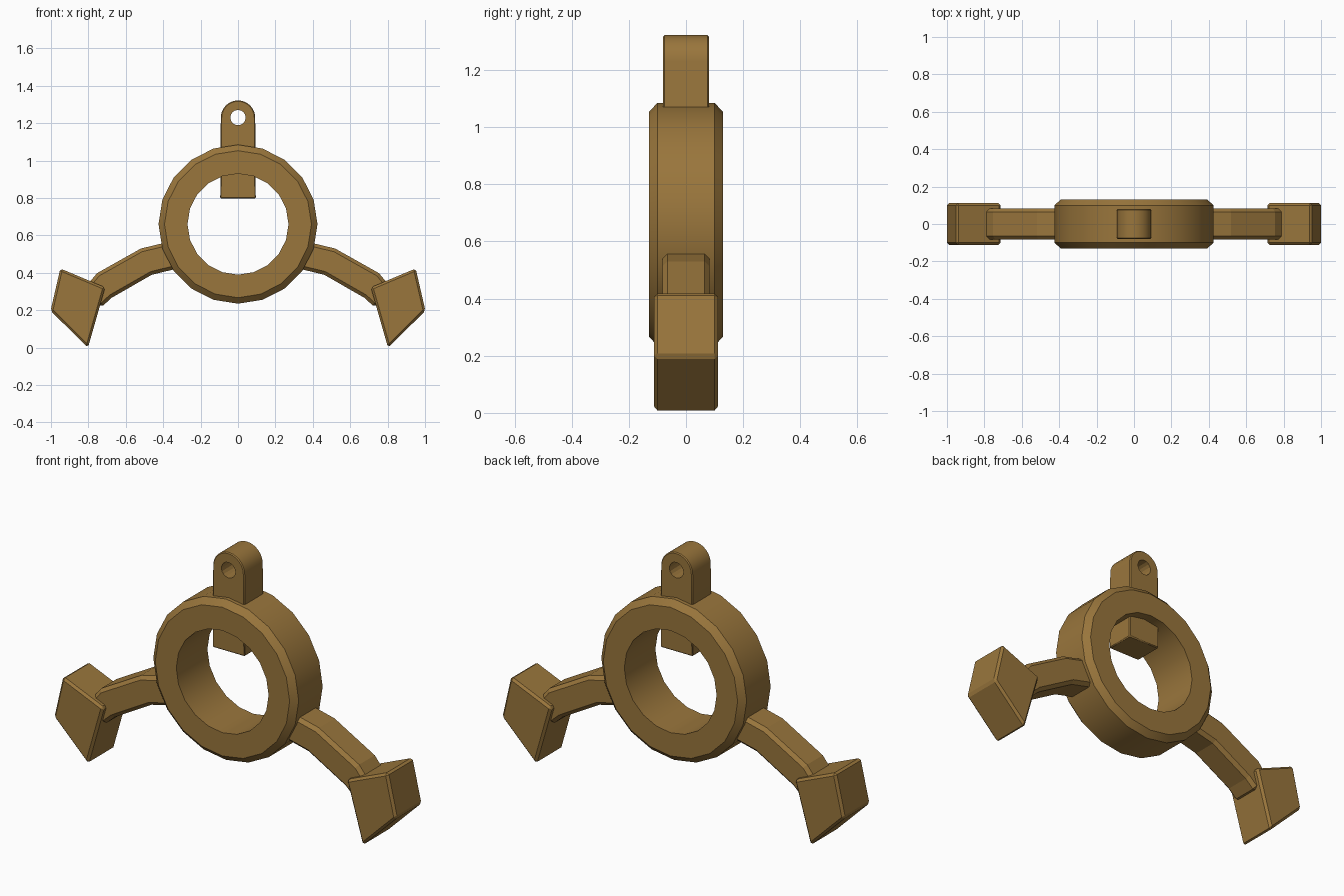
import bpy, bmesh
from math import sin, cos, pi, radians
from mathutils import Matrix, Vector

cube = bpy.data.objects.get("Cube")
if cube:
    bpy.data.objects.remove(cube)

COLOUR = (0.32, 0.18, 0.045, 1)
brown = bpy.data.materials.new("warm brown")
brown.use_nodes = True
brown.diffuse_color = COLOUR
brown.node_tree.nodes["Principled BSDF"].inputs["Base Color"].default_value = COLOUR


def finish(name, bm):
    """Turn a bmesh into a named, coloured object."""
    bmesh.ops.recalc_face_normals(bm, faces=bm.faces)
    mesh = bpy.data.meshes.new(name)
    bm.to_mesh(mesh)
    bm.free()
    mesh.materials.append(brown)
    obj = bpy.data.objects.new(name, mesh)
    bpy.context.collection.objects.link(obj)
    return obj


def slab(name, outline, half, bevel=0, angle=45):
    """Extrude an x-z outline to both sides of y = 0, with bevelled edges."""
    bm = bmesh.new()
    face = bm.faces.new([bm.verts.new((x, -half, z)) for x, z in outline])
    out = bmesh.ops.extrude_face_region(bm, geom=[face], use_keep_orig=True)
    moved = [v for v in out["geom"] if isinstance(v, bmesh.types.BMVert)]
    bmesh.ops.translate(bm, verts=moved, vec=(0, 2 * half, 0))
    obj = finish(name, bm)
    if bevel:
        mod = obj.modifiers.new("edge bevel", "BEVEL")
        mod.width, mod.segments = bevel, 1
        mod.limit_method, mod.angle_limit = "ANGLE", radians(angle)
    return obj


def smooth(obj):
    bpy.ops.object.select_all(action="DESELECT")
    obj.select_set(True)
    bpy.context.view_layer.objects.active = obj
    bpy.ops.object.shade_smooth_by_angle(angle=radians(30))


# Chamfered ring, spun around the y axis
RING_Z = 0.66
section = [(0.27, -0.13), (0.393, -0.13), (0.425, -0.10),
           (0.425, 0.10), (0.393, 0.13), (0.27, 0.13)]
bm = bmesh.new()
verts = [bm.verts.new((0, y, r)) for r, y in section]
edges = [bm.edges.new((verts[i - 1], verts[i])) for i in range(len(verts))]
bmesh.ops.spin(bm, geom=verts + edges, cent=(0, 0, 0), axis=(0, 1, 0),
               angle=2 * pi, steps=20, use_merge=True)
bmesh.ops.remove_doubles(bm, verts=bm.verts, dist=0.0005)
bmesh.ops.translate(bm, verts=bm.verts, vec=(0, 0, RING_Z))
smooth(finish("ring", bm))

# Hanging lug with a rounded top, running through the ring wall
EYE_Z, LUG_R = 1.23, 0.092
arch = [(LUG_R * cos(pi * i / 12), EYE_Z + LUG_R * sin(pi * i / 12)) for i in range(13)]
lug = slab("hanging_lug", [(0.095, 0.798)] + arch + [(-0.095, 0.798)], 0.08, 0.005)

# Round hole through the lug
bm = bmesh.new()
bmesh.ops.create_cone(bm, cap_ends=True, segments=16, radius1=0.041, radius2=0.041,
                      depth=0.5, matrix=Matrix.Translation((0, 0, EYE_Z))
                      @ Matrix.Rotation(pi / 2, 4, "X"))
cutter = finish("lug_hole_cutter", bm)
cutter.hide_render = True
cutter.hide_set(True)
cut = lug.modifiers.new("eye hole", "BOOLEAN")
cut.operation, cut.solver, cut.object = "DIFFERENCE", "EXACT", cutter
smooth(lug)

# Apply the lug modifiers so the cutter can go
graph = bpy.context.evaluated_depsgraph_get()
baked = bpy.data.meshes.new_from_object(lug.evaluated_get(graph))
lug.modifiers.clear()
lug.data = baked
bpy.data.objects.remove(cutter)

# Bent arms and wedge feet, one pair per side
arm = [(0.30, 0.58), (0.406, 0.557), (0.519, 0.53), (0.754, 0.398), (0.81, 0.33),
       (0.735, 0.212), (0.675, 0.267), (0.46, 0.39), (0.348, 0.417), (0.30, 0.428)]
foot = [(0.71, 0.322), (0.95, 0.423), (1.002, 0.197), (0.802, 0.0)]
for side, sign in (("left", 1), ("right", -1)):
    slab(side + "_arm", [(sign * x, z) for x, z in arm], 0.083, 0.018, 50)
    slab(side + "_foot", [(sign * x, z) for x, z in foot], 0.112, 0.012, 30)
